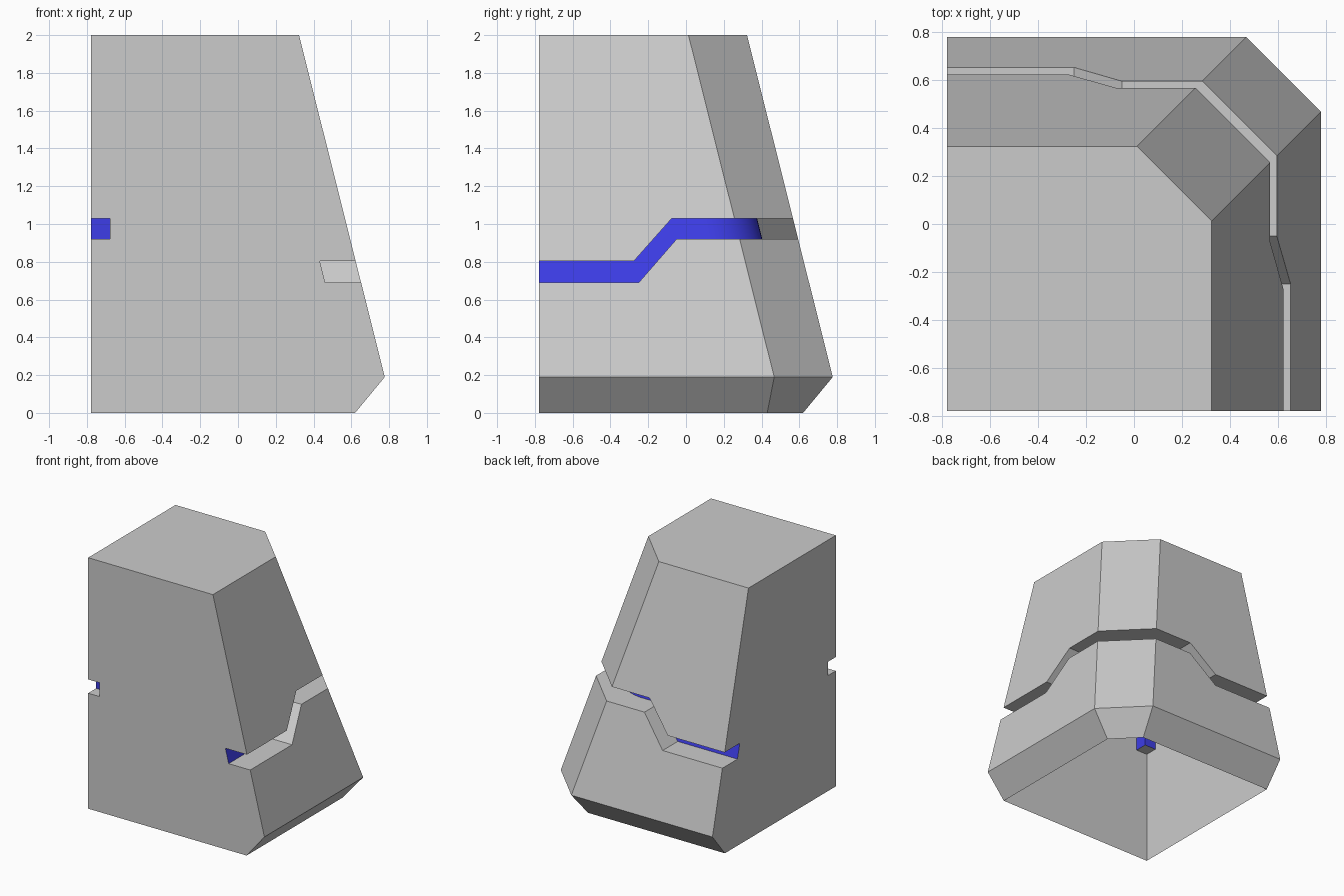
import bpy, bmesh
from math import sin, cos, pi

cube = bpy.data.objects.get("Cube")
if cube:
    bpy.data.objects.remove(cube)


def make_material(name, color):
    m = bpy.data.materials.new(name)
    m.use_nodes = True
    m.diffuse_color = color
    m.node_tree.nodes["Principled BSDF"].inputs["Base Color"].default_value = color
    return m


GREY, BLUE = 0, 1
materials = [make_material("stone grey", (0.6, 0.6, 0.6, 1)),
             make_material("groove blue", (0.05, 0.05, 0.85, 1))]

W = 0.777          # half width of the footprint
BELT = 0.19        # height of the widest outline
TOP = 2.0
STEPS = 12         # segments around the groove floor corner
DEPTH = 0.19       # horizontal groove depth
N0, N1, NIN = 0.92, 1.03, -0.677   # corner notch heights and inner wall

bm = bmesh.new()


def half(z):
    """Distance of the sloping sides from the centre at height z."""
    if z < BELT:
        return 0.62 + (W - 0.62) * z / BELT
    return W - (W - 0.323) * (z - BELT) / (TOP - BELT)


def row(low, high, y1, y2, chamfer=0.31, inset=0, arc=False):
    """Vertices along the side, around the corner and along the back."""
    side = [(half(z) - inset, y, z) for y, z in ((-W, low), (y1, low), (y2, high))]
    h = half(high) - inset
    corner = []
    for i in range(STEPS + 1):
        t = i / STEPS
        if arc:
            a = t * pi / 2
            p = (h - chamfer + chamfer * cos(a), h - chamfer + chamfer * sin(a))
        else:
            p = (h - chamfer * t, h - chamfer * (1 - t))
        corner.append((*p, high))
    back = [(y, x, z) for x, y, z in reversed(side)]
    return [bm.verts.new(p) for p in side + corner + back]


# Sloping shell with the stepped groove, from the bottom up
LO, HI = (-0.25, -0.05), (-0.275, -0.075)
rows = [row(0, 0, *LO, chamfer=0.19),
        row(BELT, BELT, *LO),
        row(0.69, 0.92, *LO),
        row(0.69, 0.92, *LO, chamfer=0.3, inset=DEPTH, arc=True),
        row(0.805, 1.03, *HI, chamfer=0.3, inset=DEPTH, arc=True),
        row(0.805, 1.03, *HI),
        row(TOP, TOP, *HI)]
for k, (a, b) in enumerate(zip(rows, rows[1:])):
    for i in range(len(a) - 1):
        f = bm.faces.new((a[i], a[i + 1], b[i + 1], b[i]))
        if k == 3:
            f.material_index = BLUE
            f.smooth = True

# Straight walls, with the notch cut from their shared edge
foot, crown = (bm.verts.new((-W, -W, z)) for z in (0, TOP))
notch = [[bm.verts.new((x, y, z)) for x, y in ((-W, -W), (NIN, -W), (NIN, NIN), (-W, NIN))]
         for z in (N0, N1)]
lower, upper = notch
for end, j in ((0, 1), (-1, 3)):
    profile = [r[end] for r in rows]
    bm.faces.new(profile + [crown, upper[0], upper[j], lower[j], lower[0], foot])
    bm.faces.new((lower[j], lower[2], upper[2], upper[j])).material_index = BLUE
for ledge in notch:
    bm.faces.new(ledge)

# Flat top
bm.faces.new(rows[-1] + [crown])

# Outward normals and merged flat areas; the underside stays open
bmesh.ops.recalc_face_normals(bm, faces=bm.faces)
top = next(f for f in bm.faces if all(v.co.z > TOP - 0.01 for v in f.verts))
if top.normal.z < 0:
    bmesh.ops.reverse_faces(bm, faces=bm.faces)
bmesh.ops.dissolve_limit(bm, angle_limit=0.01, verts=bm.verts, edges=bm.edges,
                         delimit={'MATERIAL'})

mesh = bpy.data.meshes.new("corner_block")
bm.to_mesh(mesh)
bm.free()
for m in materials:
    mesh.materials.append(m)
block = bpy.data.objects.new("corner_block", mesh)
bpy.context.collection.objects.link(block)
bpy.context.view_layer.objects.active = block
block.select_set(True)
bpy.ops.object.shade_smooth_by_angle(angle=0.3)
